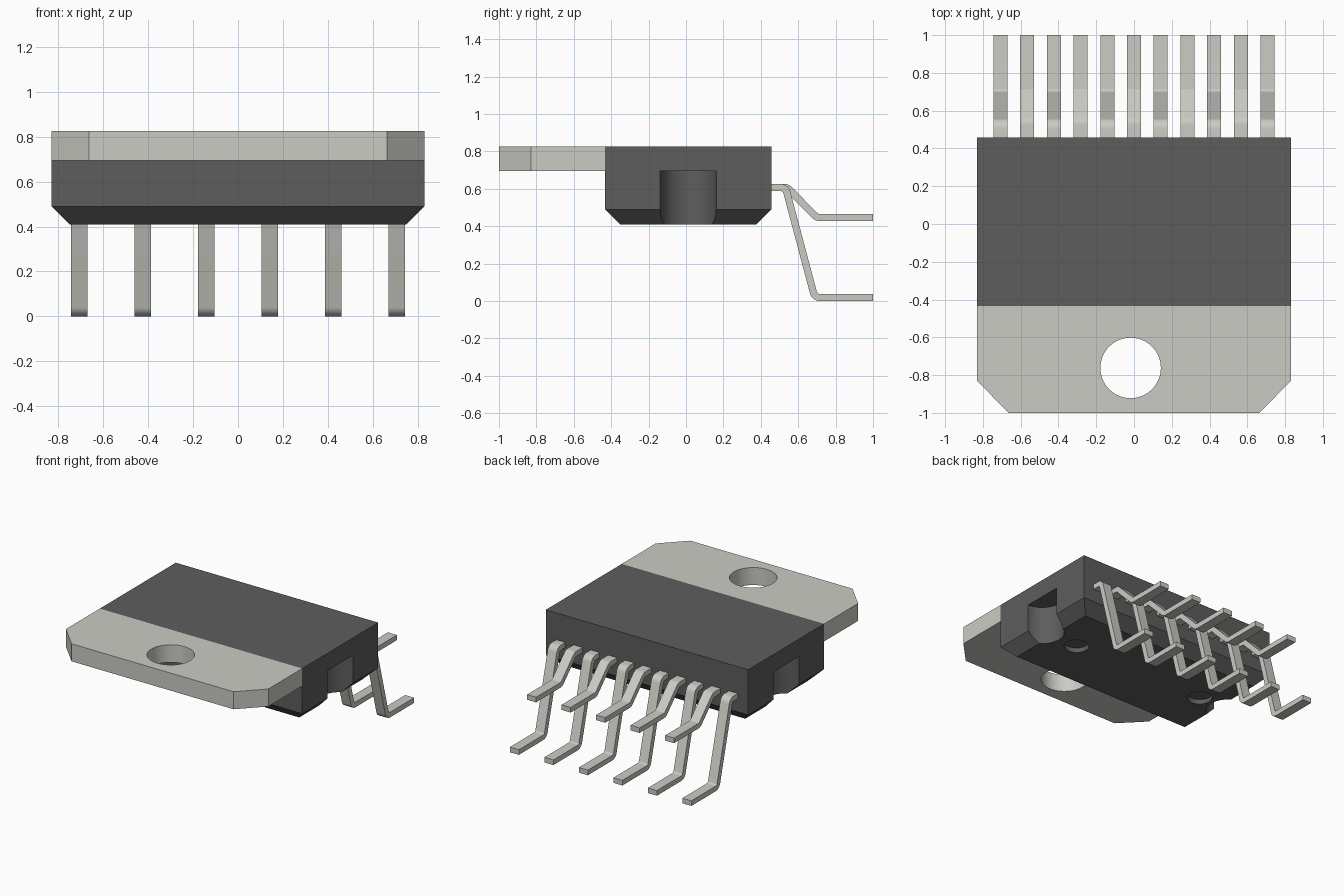
import bpy, bmesh, math
from mathutils import Vector

if "Cube" in bpy.data.objects:
    bpy.data.objects.remove(bpy.data.objects["Cube"])


def material(name, color):
    m = bpy.data.materials.new(name)
    m.diffuse_color = (*color, 1)
    m.use_nodes = True
    m.node_tree.nodes["Principled BSDF"].inputs["Base Color"].default_value = m.diffuse_color
    return m


PLASTIC = material("dark_plastic", (0.11, 0.11, 0.11))
METAL = material("bare_metal", (0.60, 0.60, 0.56))


def finish(bm, name, mat):
    bmesh.ops.recalc_face_normals(bm, faces=bm.faces)
    mesh = bpy.data.meshes.new(name)
    bm.to_mesh(mesh)
    bm.free()
    obj = bpy.data.objects.new(name, mesh)
    bpy.context.collection.objects.link(obj)
    mesh.materials.append(mat)
    return obj


def activate(obj):
    bpy.ops.object.select_all(action='DESELECT')
    obj.select_set(True)
    bpy.context.view_layer.objects.active = obj


def smooth(obj):
    activate(obj)
    bpy.ops.object.shade_smooth_by_angle(angle=math.radians(25))


def loft(name, rings, mat):
    """Solid skinned through matching closed rings of points."""
    bm = bmesh.new()
    loops = [[bm.verts.new(p) for p in ring] for ring in rings]
    n = len(loops[0])
    bm.faces.new(loops[0])
    bm.faces.new(loops[-1])
    for a, b in zip(loops, loops[1:]):
        for i in range(n):
            j = (i + 1) % n
            bm.faces.new((a[i], a[j], b[j], b[i]))
    return finish(bm, name, mat)


def drill(target, x, y, z0, z1, r):
    """Cut a vertical round hole and remove the cutter."""
    bpy.ops.mesh.primitive_cylinder_add(vertices=64, radius=r, depth=z1 - z0,
                                        location=(x, y, (z0 + z1) / 2))
    cutter = bpy.context.object
    cutter.hide_render = True
    cutter.data.materials.append(target.data.materials[0])
    mod = target.modifiers.new("hole", 'BOOLEAN')
    mod.operation, mod.solver, mod.object = 'DIFFERENCE', 'EXACT', cutter
    activate(target)
    bpy.ops.object.modifier_apply(modifier=mod.name)
    bpy.data.objects.remove(cutter)


def rounded_path(points, r, steps=6):
    """Replace the inner corners of a 2D polyline with arcs of radius r."""
    pts = [Vector(p) for p in points]
    out = [pts[0]]
    for a, p, b in zip(pts, pts[1:], pts[2:]):
        u, v = (a - p).normalized(), (b - p).normalized()
        half = u.angle(v) / 2
        centre = p + (u + v).normalized() * (r / math.sin(half))
        d = r / math.tan(half)
        s, e = p + u * d - centre, p + v * d - centre
        for i in range(steps + 1):
            out.append(centre + s.lerp(e, i / steps).normalized() * r)
    return out + [pts[-1]]


def lead(name, x, points, width=0.074, t=0.038):
    """Flat bent strip following a y-z path."""
    path = rounded_path(points, 0.035)
    rings = []
    for i, p in enumerate(path):
        d = (path[min(i + 1, len(path) - 1)] - path[max(i - 1, 0)]).normalized()
        n = Vector((-d.y, d.x)) * t / 2
        lo, hi, w = p - n, p + n, width / 2
        rings.append([(x - w, *lo), (x + w, *lo), (x + w, *hi), (x - w, *hi)])
    smooth(loft(name, rings, METAL))


# Moulded body, chamfered around the underside
def body_ring(z, c):
    return [(-0.83 + c, -0.433 + c, z), (0.83 - c, -0.433 + c, z),
            (0.83 - c, 0.457 - c, z), (-0.83 + c, 0.457 - c, z)]


body = loft("body", [body_ring(0.41, 0.08), body_ring(0.49, 0), body_ring(0.825, 0)], PLASTIC)

# Round side notches and shallow ejector dimples below
for side in (-1, 1):
    drill(body, side * 0.83, 0.012, 0.3, 0.695, 0.15)
    drill(body, side * 0.55 - 0.02, 0.02, 0.3, 0.445, 0.085)
smooth(body)

# Mounting tab with clipped corners and screw hole
outline = [(-0.83, -0.433), (-0.83, -0.83), (-0.665, -1),
           (0.665, -1), (0.83, -0.83), (0.83, -0.433)]
tab = loft("mounting_tab", [[(x, y, z) for x, y in outline] for z in (0.695, 0.825)], METAL)
drill(tab, -0.018, -0.762, 0.5, 1.0, 0.16)
smooth(tab)

# Eleven leads, alternating long and short bends
LONG = [(0.45, 0.607), (0.532, 0.607), (0.688, 0.019), (1.0, 0.019)]
SHORT = [(0.45, 0.607), (0.54, 0.607), (0.70, 0.446), (1.0, 0.446)]
for i in range(11):
    kind, path = ("short", SHORT) if i % 2 else ("long", LONG)
    lead(f"{kind}_lead_{i + 1}", (i - 5) * 0.1415, path)
